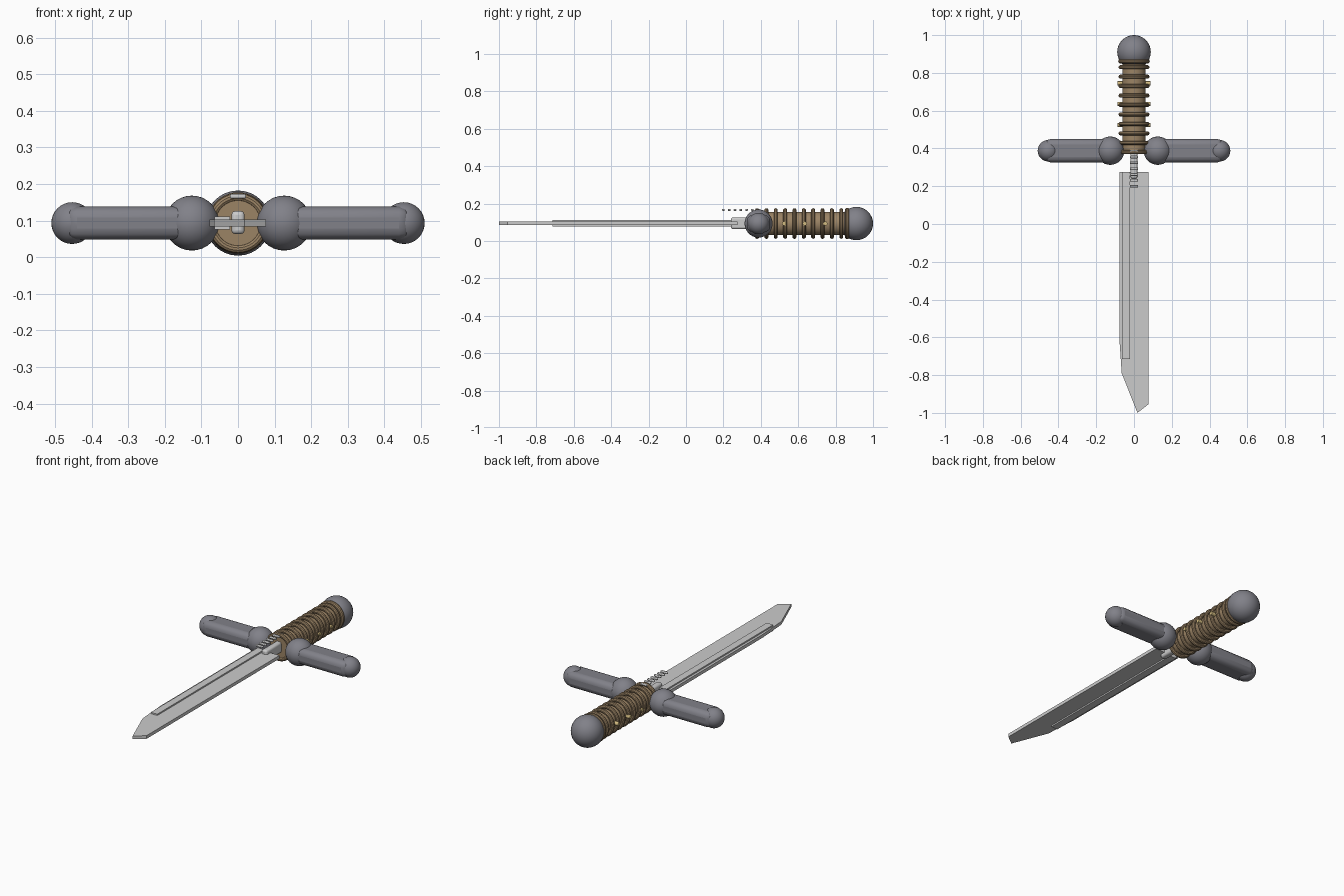
import bpy, bmesh
from math import pi

if "Cube" in bpy.data.objects:
    bpy.data.objects.remove(bpy.data.objects["Cube"])

Z = 0.093      # height of the sword's axis
GUARD_Y = 0.388


def material(name, rgb):
    m = bpy.data.materials.new(name)
    m.diffuse_color = (*rgb, 1)
    m.use_nodes = True
    m.node_tree.nodes["Principled BSDF"].inputs["Base Color"].default_value = m.diffuse_color
    return m


steel = material("dark_steel", (0.22, 0.22, 0.25))
leather = material("leather", (0.33, 0.23, 0.13))
brass = material("brass", (0.65, 0.5, 0.22))
silver = material("silver", (0.6, 0.6, 0.62))


def finish(name, mat, smooth=True):
    ob = bpy.context.object
    ob.name = name
    ob.data.materials.append(mat)
    if smooth:
        bpy.ops.object.shade_smooth_by_angle()
    return ob


def ball(name, loc, r, mat, segs=32):
    bpy.ops.mesh.primitive_uv_sphere_add(segments=segs, ring_count=segs // 2, radius=r, location=loc)
    return finish(name, mat)


def box(name, lo, hi, mat, bevel=0, segs=3):
    bpy.ops.mesh.primitive_cube_add(size=1, location=[(a + b) / 2 for a, b in zip(lo, hi)])
    ob = bpy.context.object
    ob.scale = [b - a for a, b in zip(lo, hi)]
    bpy.ops.object.transform_apply(location=False, rotation=False, scale=True)
    if bevel:
        mod = ob.modifiers.new("bevel", 'BEVEL')
        mod.width, mod.segments = bevel, segs
    return finish(name, mat, bool(bevel))


def ring(name, y, major, minor, mat):
    bpy.ops.mesh.primitive_torus_add(major_radius=major, minor_radius=minor, major_segments=40,
                                     minor_segments=10, location=(0, y, Z), rotation=(pi / 2, 0, 0))
    return finish(name, mat)


# Blade: extruded outline with a slanted tip
outline = [(-0.078, 0.275), (-0.078, -0.6), (-0.065, -0.79), (0.018, -1.0),
           (0.076, -0.955), (0.076, 0.275)]
bm = bmesh.new()
face = bm.faces.new([bm.verts.new((x, y, Z - 0.009)) for x, y in outline])
top = bmesh.ops.extrude_face_region(bm, geom=[face])["geom"]
bmesh.ops.translate(bm, vec=(0, 0, 0.019), verts=[v for v in top if isinstance(v, bmesh.types.BMVert)])
bmesh.ops.recalc_face_normals(bm, faces=bm.faces)
mesh = bpy.data.meshes.new("blade")
bm.to_mesh(mesh)
bm.free()
blade = bpy.data.objects.new("blade", mesh)
bpy.context.collection.objects.link(blade)
mesh.materials.append(silver)

# Raised strip along one side of the blade
box("blade_strip", (-0.064, -0.715, Z - 0.017), (-0.022, 0.275, Z + 0.018), silver)

# Tang block joining blade and grip
box("tang", (-0.018, 0.24, Z - 0.03), (0.018, 0.39, Z + 0.033), silver, 0.011)

# Row of small bars above the blade root
for i in range(7):
    y = 0.2 + 0.031 * i
    box("root_bar", (-0.022, y - 0.007, 0.16), (0.022, y + 0.007, 0.172), silver, 0.004, 2)

# Crossguard arms with inner and outer balls
for s in (-1, 1):
    a, b = sorted((s * 0.08, s * 0.47))
    box("guard_arm", (a, GUARD_Y - 0.062, Z - 0.045), (b, GUARD_Y + 0.062, Z + 0.045), steel, 0.03)
    ball("guard_inner_ball", (s * 0.126, GUARD_Y, Z), 0.075, steel)
    ball("guard_end_ball", (s * 0.453, GUARD_Y, Z), 0.057, steel)

# Grip core and wrapped rings
bpy.ops.mesh.primitive_cylinder_add(vertices=40, radius=0.062, depth=0.5,
                                    location=(0, 0.625, Z), rotation=(pi / 2, 0, 0))
finish("grip", leather)
for i in range(10):
    ring("grip_ring", 0.38 + 0.05 * i, 0.071, 0.011, leather)
ring("grip_collar", 0.862, 0.072, 0.012, leather)

# Brass studs on both sides of the grip
for y in (0.525, 0.635, 0.745):
    for s in (-1, 1):
        bpy.ops.mesh.primitive_cylinder_add(vertices=16, radius=0.011, depth=0.03,
                                            location=(s * 0.073, y, Z), rotation=(0, pi / 2, 0))
        finish("grip_stud", brass)

# Pommel
ball("pommel", (0, 0.911, Z), 0.089, steel)
